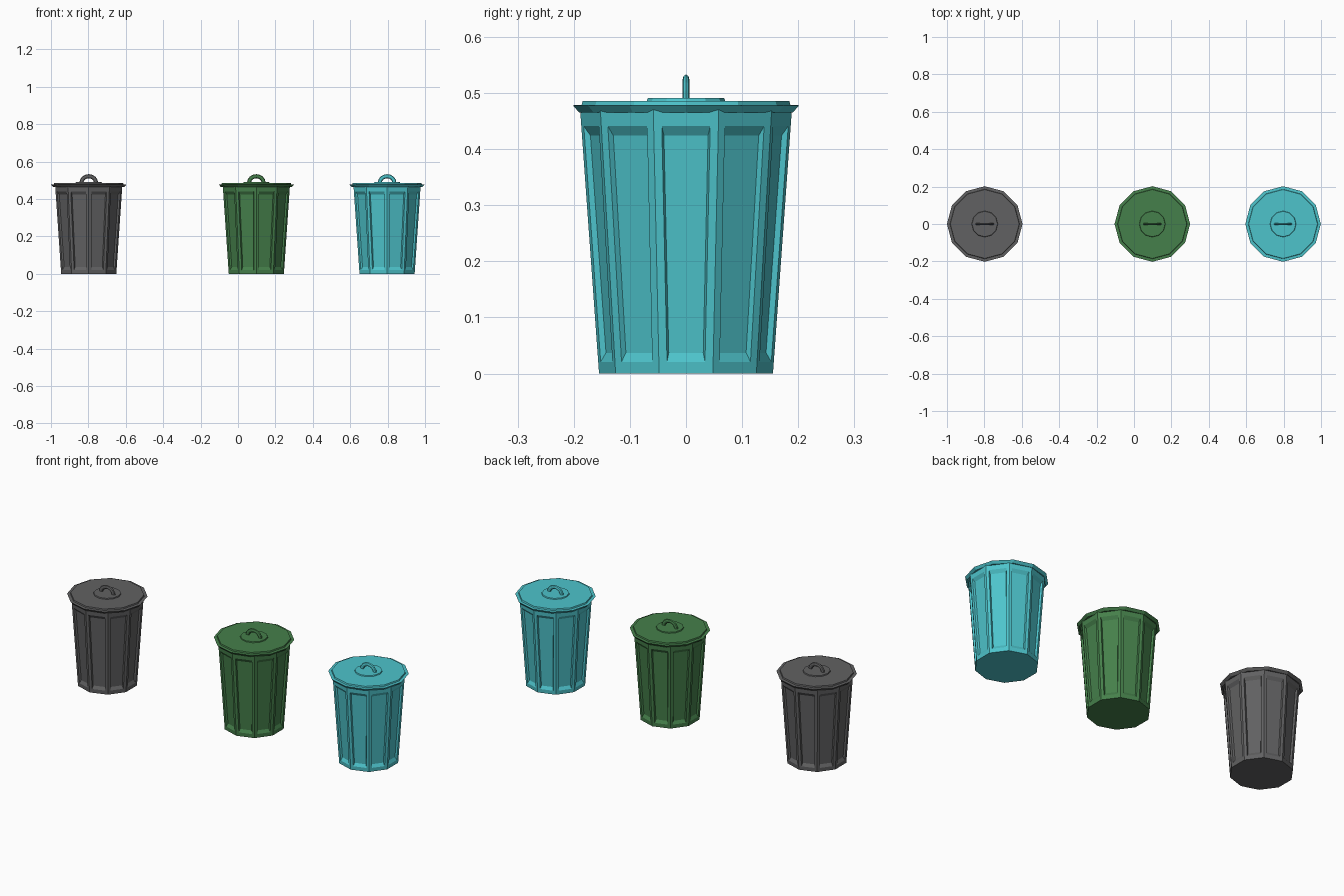
import bpy, bmesh
from math import sin, cos, pi, radians

if "Cube" in bpy.data.objects:
    bpy.data.objects.remove(bpy.data.objects["Cube"])


def finish(bm, name, mat):
    bmesh.ops.remove_doubles(bm, verts=bm.verts, dist=1e-5)
    bmesh.ops.recalc_face_normals(bm, faces=bm.faces)
    me = bpy.data.meshes.new(name)
    bm.to_mesh(me)
    bm.free()
    me.materials.append(mat)
    ob = bpy.data.objects.new(name, me)
    bpy.context.collection.objects.link(ob)
    return ob


def bridge(bm, a, b):
    n = len(a)
    for i in range(n):
        bm.faces.new((a[i], a[(i + 1) % n], b[(i + 1) % n], b[i]))


def skin(name, rings, mat):
    """Closed loft through rings of points, capped at both ends."""
    bm = bmesh.new()
    loops = [[bm.verts.new(p) for p in ring] for ring in rings]
    for a, b in zip(loops, loops[1:]):
        bridge(bm, a, b)
    bm.faces.new(loops[0])
    bm.faces.new(loops[-1])
    return finish(bm, name, mat)


# Tapered ten-sided body with a recessed panel on each side
SIDES, R0, R1, TOP = 10, 0.155, 0.189, 0.474


def make_body(name, mat):
    bm = bmesh.new()
    half = pi / SIDES

    def radius(z):
        return R0 + (R1 - R0) * z / TOP

    for k in range(SIDES):
        a = 2 * half * k

        def quad(z0, z1, margin, depth):
            pts = []
            for s, z in ((-1, z0), (1, z0), (1, z1), (-1, z1)):
                d = radius(z) * cos(half) - depth
                t = s * (radius(z) * sin(half) - margin)
                pts.append(bm.verts.new((d * cos(a) - t * sin(a),
                                         d * sin(a) + t * cos(a), z)))
            return pts

        outer = quad(0, TOP, 0, 0)
        frame = quad(0.021, 0.441, 0.0145, 0)
        panel = quad(0.037, 0.424, 0.018, 0.01)
        bridge(bm, outer, frame)
        bridge(bm, frame, panel)
        bm.faces.new(panel)
    bmesh.ops.remove_doubles(bm, verts=bm.verts, dist=1e-5)
    # floor and top caps
    bmesh.ops.holes_fill(bm, edges=[e for e in bm.edges if e.is_boundary], sides=0)
    return finish(bm, name, mat)


# Twelve-sided lid: flared rim, raised plate, small centre disc
LID = [(0.190, 0.465), (0.202, 0.478), (0.186, 0.479), (0.184, 0.486),
       (0.070, 0.486), (0.068, 0.491)]


def make_lid(name, mat):
    rings = [[(r * cos(i * pi / 6), r * sin(i * pi / 6), z) for i in range(12)]
             for r, z in LID]
    return skin(name, rings, mat)


# Arched handle with an oval section
def make_handle(name, mat):
    rings = []
    for i in range(9):
        t = pi * i / 8
        ring = []
        for j in range(8):
            u = 2 * pi * j / 8
            k = 0.011 * cos(u)
            ring.append(((0.039 + k) * cos(t), 0.0065 * sin(u),
                         0.487 + (0.035 + k) * sin(t)))
        rings.append(ring)
    return skin(name, rings, mat)


CANS = [("grey", -0.798, (0.12, 0.12, 0.122, 1)),
        ("green", 0.098, (0.06, 0.215, 0.07, 1)),
        ("teal", 0.797, (0.075, 0.55, 0.6, 1))]

for label, x, colour in CANS:
    mat = bpy.data.materials.new(label + "_paint")
    mat.diffuse_color = colour
    mat.use_nodes = True
    mat.node_tree.nodes["Principled BSDF"].inputs["Base Color"].default_value = mat.diffuse_color
    for part, make in (("body", make_body), ("lid", make_lid), ("handle", make_handle)):
        make(f"{label}_can_{part}", mat).location.x = x
